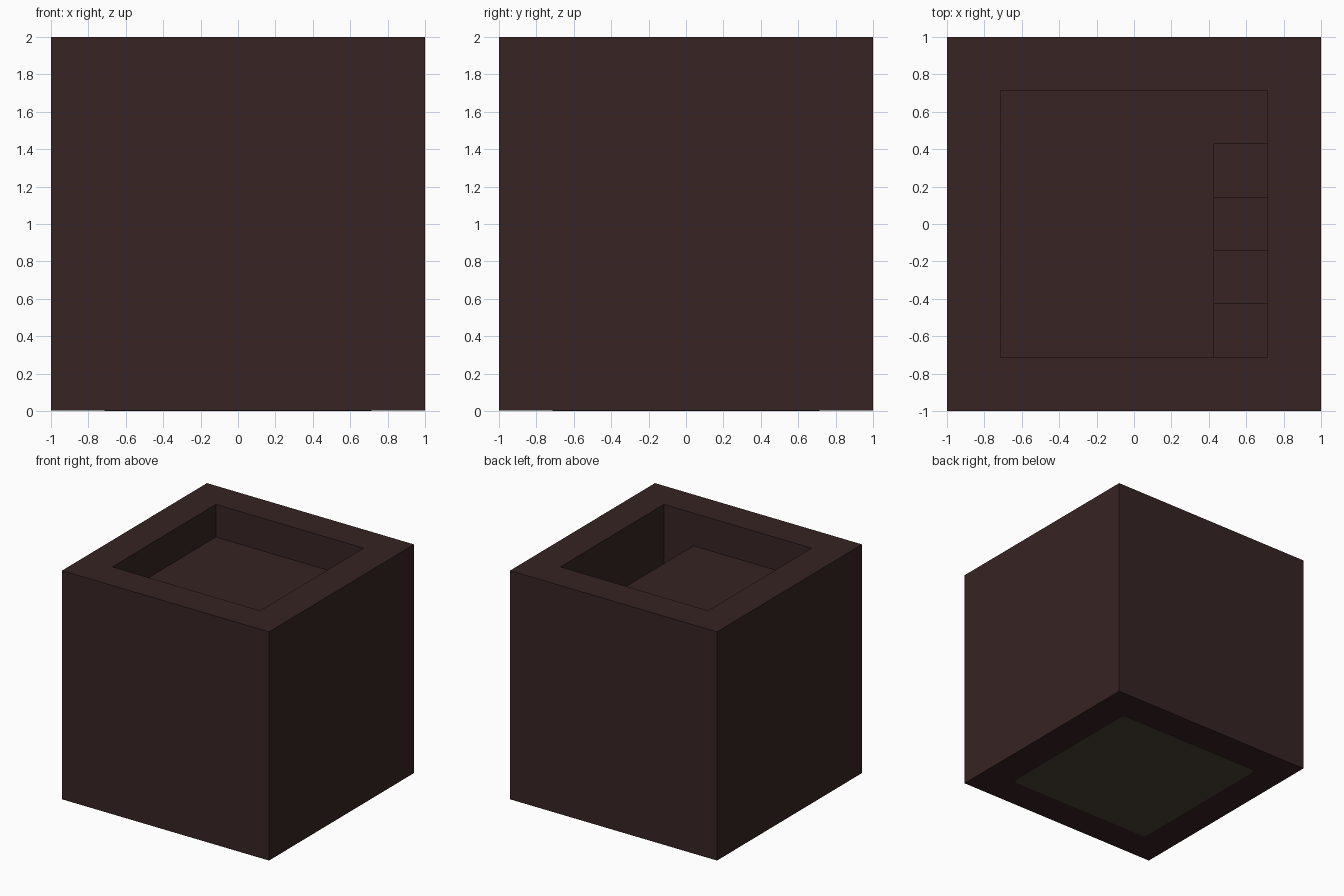
import bpy
import bmesh

cube = bpy.data.objects.get("Cube")
if cube:
    bpy.data.objects.remove(cube, do_unlink=True)

U = 2 / 7          # one block of the seven-block grid
BASE = 0.003       # the underside panel stands this far proud


def material(name, rgb):
    mat = bpy.data.materials.new(name)
    mat.use_nodes = True
    mat.diffuse_color = (*rgb, 1)
    mat.node_tree.nodes["Principled BSDF"].inputs["Base Color"].default_value = (*rgb, 1)
    return mat


def box(name, low, high, mat):
    """Axis-aligned box between two corners."""
    bm = bmesh.new()
    bmesh.ops.create_cube(bm, size=1)
    for v in bm.verts:
        v.co = [high[i] if v.co[i] > 0 else low[i] for i in range(3)]
    mesh = bpy.data.meshes.new(name)
    bm.to_mesh(mesh)
    bm.free()
    mesh.materials.append(mat)
    obj = bpy.data.objects.new(name, mesh)
    bpy.context.collection.objects.link(obj)
    return obj


def cut(target, cutter):
    """Subtract one box from another, leaving the cutter hidden."""
    mod = target.modifiers.new(cutter.name, 'BOOLEAN')
    mod.operation = 'DIFFERENCE'
    mod.solver = 'EXACT'
    mod.object = cutter
    cutter.hide_render = True
    cutter.hide_viewport = True
    cutter.display_type = 'WIRE'


brown = material("dark_brown", (0.038, 0.017, 0.017))
olive = material("olive_brown", (0.068, 0.054, 0.036))

R = 2.5 * U        # half width of the interior

# Outer shell, open at the top, with a one-block floor
shell = box("outer_shell", (-1, -1, BASE), (1, 1, 2), brown)
cut(shell, box("room_cutter", (-R, -R, U), (R, R, 2.5), brown))

# Upper floor, one block below the rim, with a stairwell opening
slab = box("upper_floor", (-R, -R, 5 * U), (R, R, 6 * U), brown)
cut(slab, box("stairwell_cutter", (R - U, -R - U, 4 * U), (R + U, R - U, 7 * U), brown))

# Stair blocks descending toward the front along the left wall
for i in range(4):
    y = -R + i * U
    box(f"stair_step_{i + 1}", (R - U, y, U), (R, y + U, (i + 2) * U), brown)

# Underside panel with slightly rounded corners
panel = box("underside_panel", (-R, -R, 0), (R, R, 2 * BASE), olive)
bm = bmesh.new()
bm.from_mesh(panel.data)
corners = [e for e in bm.edges if abs(e.verts[0].co.z - e.verts[1].co.z) > BASE]
bmesh.ops.bevel(bm, geom=corners, offset=0.035, segments=2, profile=0.5, affect='EDGES')
bm.to_mesh(panel.data)
bm.free()
